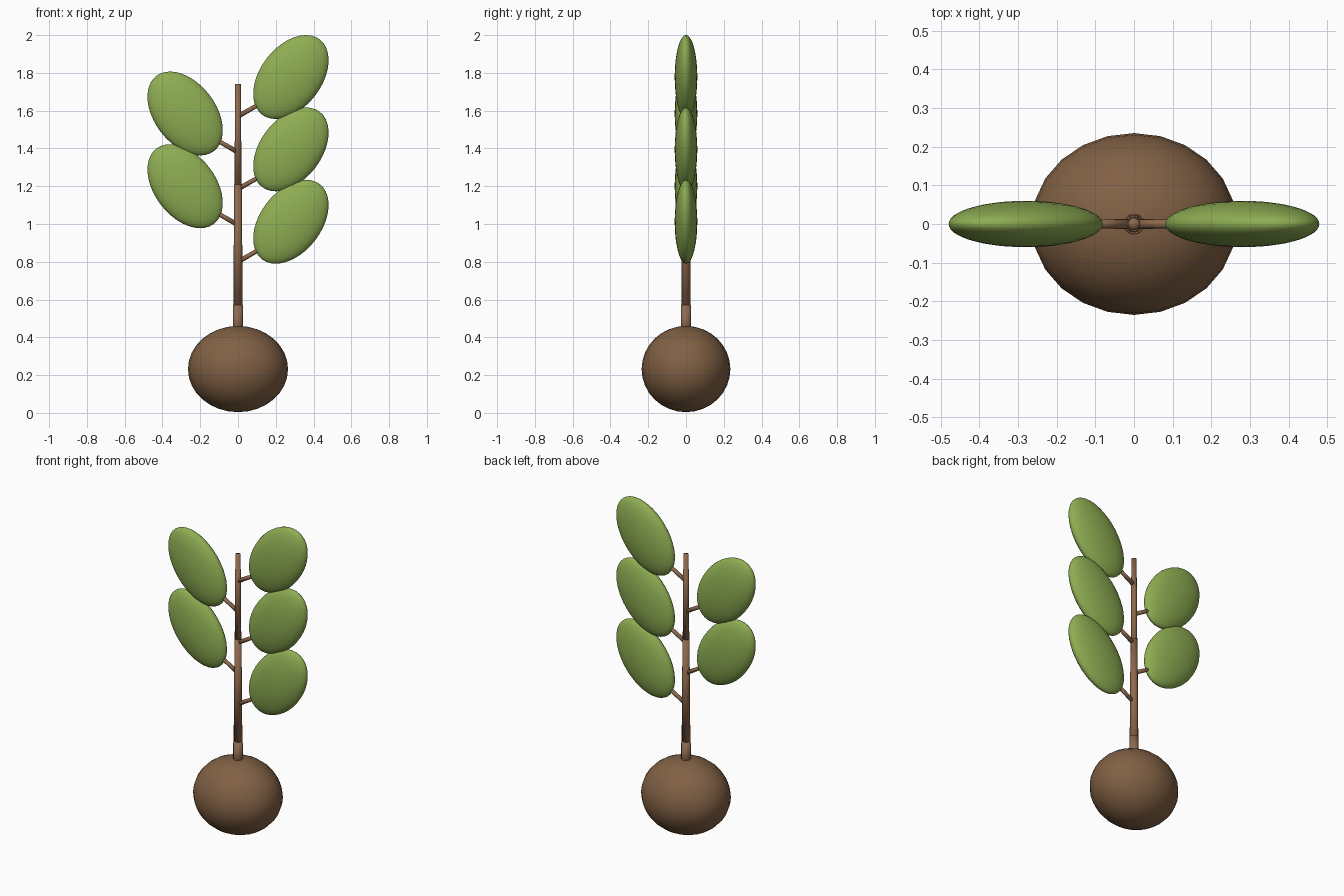
import bpy, math
from mathutils import Vector

if "Cube" in bpy.data.objects:
    bpy.data.objects.remove(bpy.data.objects["Cube"])


def material(name, rgb):
    m = bpy.data.materials.new(name)
    m.diffuse_color = (*rgb, 1)
    m.use_nodes = True
    m.node_tree.nodes["Principled BSDF"].inputs["Base Color"].default_value = m.diffuse_color
    return m


SEED = material("seed brown", (0.22, 0.118, 0.058))
BARK = material("bark brown", (0.28, 0.145, 0.076))
LEAF = material("leaf green", (0.27, 0.42, 0.085))


def finish(name, mat):
    ob = bpy.context.object
    ob.name = name
    ob.data.materials.append(mat)
    bpy.ops.object.shade_smooth()
    return ob


def ellipsoid(name, mat, centre, radii, tilt=0, segments=24, rings=16):
    bpy.ops.mesh.primitive_uv_sphere_add(segments=segments, ring_count=rings,
                                         radius=1, location=centre,
                                         rotation=(0, tilt, 0))
    bpy.context.object.scale = radii
    return finish(name, mat)


def rod(name, mat, a, b, r1, r2, sides=12):
    a, b = Vector(a), Vector(b)
    d = b - a
    bpy.ops.mesh.primitive_cone_add(vertices=sides, radius1=r1, radius2=r2,
                                    depth=d.length, location=(a + b) / 2,
                                    rotation=d.to_track_quat('Z', 'Y').to_euler())
    return finish(name, mat)


# Seed at the base
ellipsoid("seed", SEED, (0, 0, 0.232), (0.265, 0.235, 0.228))

# Trunk in stepped, slightly tapering lengths
for i, (z1, z2, r1, r2) in enumerate([(0.40, 0.57, 0.028, 0.027),
                                      (0.57, 1.21, 0.025, 0.020),
                                      (1.19, 1.74, 0.019, 0.015)]):
    rod(f"trunk_{i + 1}", BARK, (0, 0, z1), (0, 0, z2), r1, r2)

# Leaves with their twigs: (side, twig base height, leaf centre height)
for i, (s, zt, zl) in enumerate([(1, 0.80, 1.012), (1, 1.185, 1.395),
                                 (1, 1.57, 1.778), (-1, 0.995, 1.20),
                                 (-1, 1.38, 1.585)]):
    rod(f"twig_{i + 1}", BARK, (0, 0, zt), (s * 0.14, 0, zt + 0.08), 0.013, 0.011)
    ellipsoid(f"leaf_{i + 1}", LEAF, (s * 0.28, 0, zl), (0.162, 0.06, 0.251),
              tilt=s * math.radians(37.5), segments=32, rings=20)
